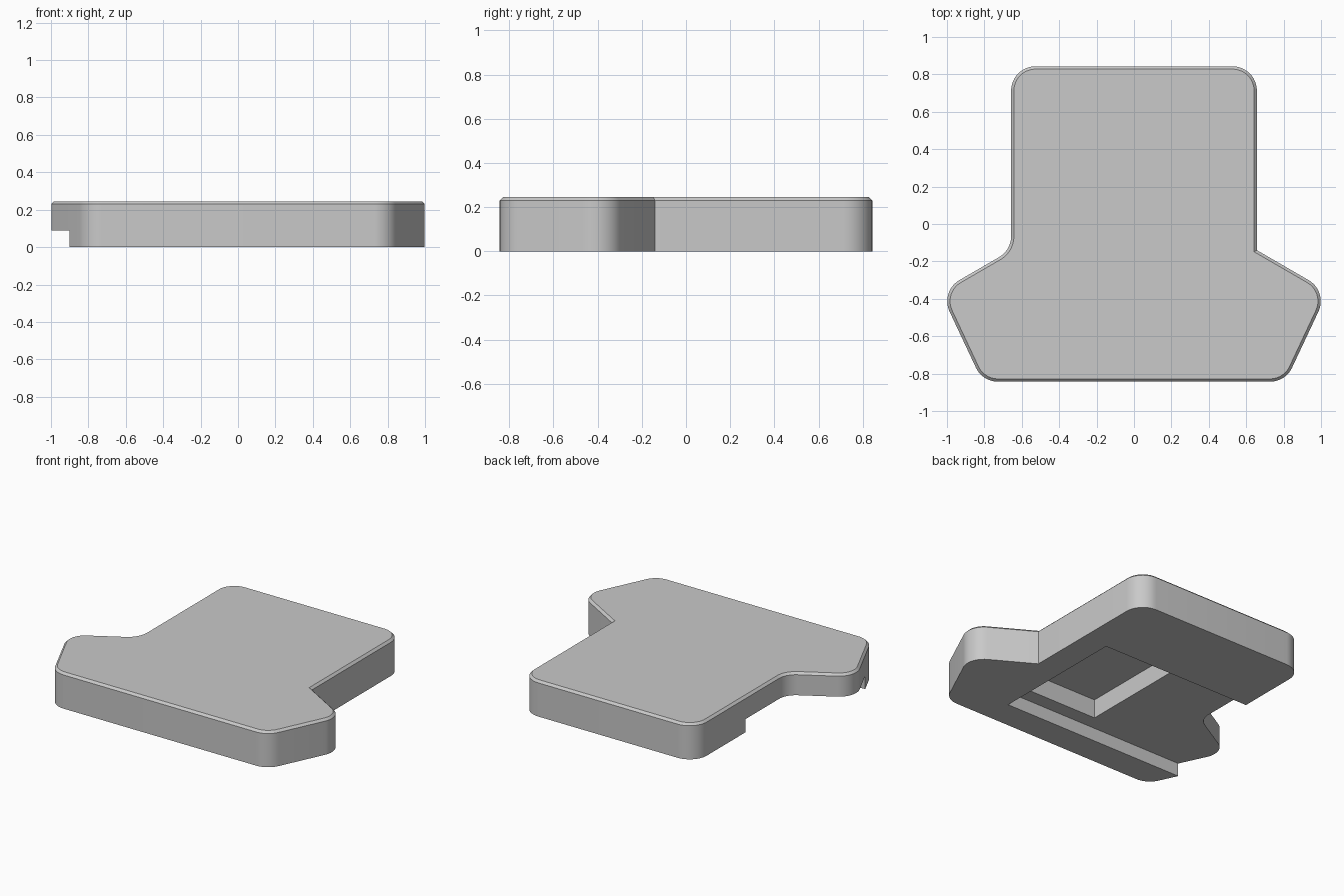
import bpy, bmesh, math
from mathutils import Vector

cube = bpy.data.objects.get("Cube")
if cube:
    bpy.data.objects.remove(cube, do_unlink=True)

HEIGHT, CHAMFER, RADIUS = 0.245, 0.015, 0.13

grey = bpy.data.materials.new("plain grey")
grey.use_nodes = True
colour = (0.585, 0.585, 0.585, 1)
grey.diffuse_color = colour
grey.node_tree.nodes["Principled BSDF"].inputs["Base Color"].default_value = colour


def fillet(before, corner, after, radius, steps=12):
    """Arc points that round one corner of an outline."""
    a, b = (before - corner).normalized(), (after - corner).normalized()
    half = a.angle(b) / 2
    centre = corner + (a + b).normalized() * radius / math.sin(half)
    start = (corner + a * radius / math.tan(half) - centre).normalized()
    end = (corner + b * radius / math.tan(half) - centre).normalized()
    return [centre + radius * start.slerp(end, i / steps) for i in range(steps + 1)]


def box(name, low, high):
    """Axis-aligned box between two corners."""
    bm = bmesh.new()
    bmesh.ops.create_cube(bm, size=1)
    for v in bm.verts:
        v.co = [h if c > 0 else l for c, l, h in zip(v.co, low, high)]
    mesh = bpy.data.meshes.new(name)
    bm.to_mesh(mesh)
    bm.free()
    obj = bpy.data.objects.new(name, mesh)
    bpy.context.collection.objects.link(obj)
    obj.hide_render = True
    return obj


# Outline: one half, then its mirror; only the left inner corner stays sharp
half = [(0.81, -0.843), (1.037, -0.36), (0.657, -0.14), (0.657, 0.843)]
corners = [Vector((x, y, 0)) for x, y in half]
corners += [Vector((-x, y, 0)) for x, y in reversed(half)]
outline = []
for i, corner in enumerate(corners):
    if i == 2:
        outline.append(corner)
    else:
        outline += fillet(corners[i - 1], corner, corners[(i + 1) % len(corners)], RADIUS)

# Body: extruded outline with a chamfered top rim
bm = bmesh.new()
base = bm.faces.new([bm.verts.new(p) for p in outline])
top = bmesh.ops.extrude_face_region(bm, geom=[base], use_keep_orig=True)["geom"]
for v in top:
    if isinstance(v, bmesh.types.BMVert):
        v.co.z = HEIGHT
bmesh.ops.recalc_face_normals(bm, faces=bm.faces)
rim = [e for e in bm.edges if all(v.co.z > HEIGHT / 2 for v in e.verts)]
bmesh.ops.bevel(bm, geom=rim, offset=CHAMFER, segments=1, affect='EDGES')
mesh = bpy.data.meshes.new("body")
bm.to_mesh(mesh)
bm.free()
body = bpy.data.objects.new("body", mesh)
bpy.context.collection.objects.link(body)
mesh.materials.append(grey)

bpy.ops.object.select_all(action='DESELECT')
bpy.context.view_layer.objects.active = body
body.select_set(True)

# Underside: wide channel open to one side, with a deeper pocket inside it
cutters = [
    box("channel_cutter", (-1.3, -0.648, -0.1), (0.474, 0.296, 0.09)),
    box("pocket_cutter", (-0.14, -0.548, 0.05), (0.38, 0.2, 0.218)),
]
for cutter in cutters:
    cut = body.modifiers.new(cutter.name, 'BOOLEAN')
    cut.operation = 'DIFFERENCE'
    cut.solver = 'EXACT'
    cut.object = cutter
    bpy.ops.object.modifier_apply(modifier=cut.name)
    bpy.data.objects.remove(cutter, do_unlink=True)

bpy.ops.object.shade_smooth_by_angle(angle=math.radians(25))
